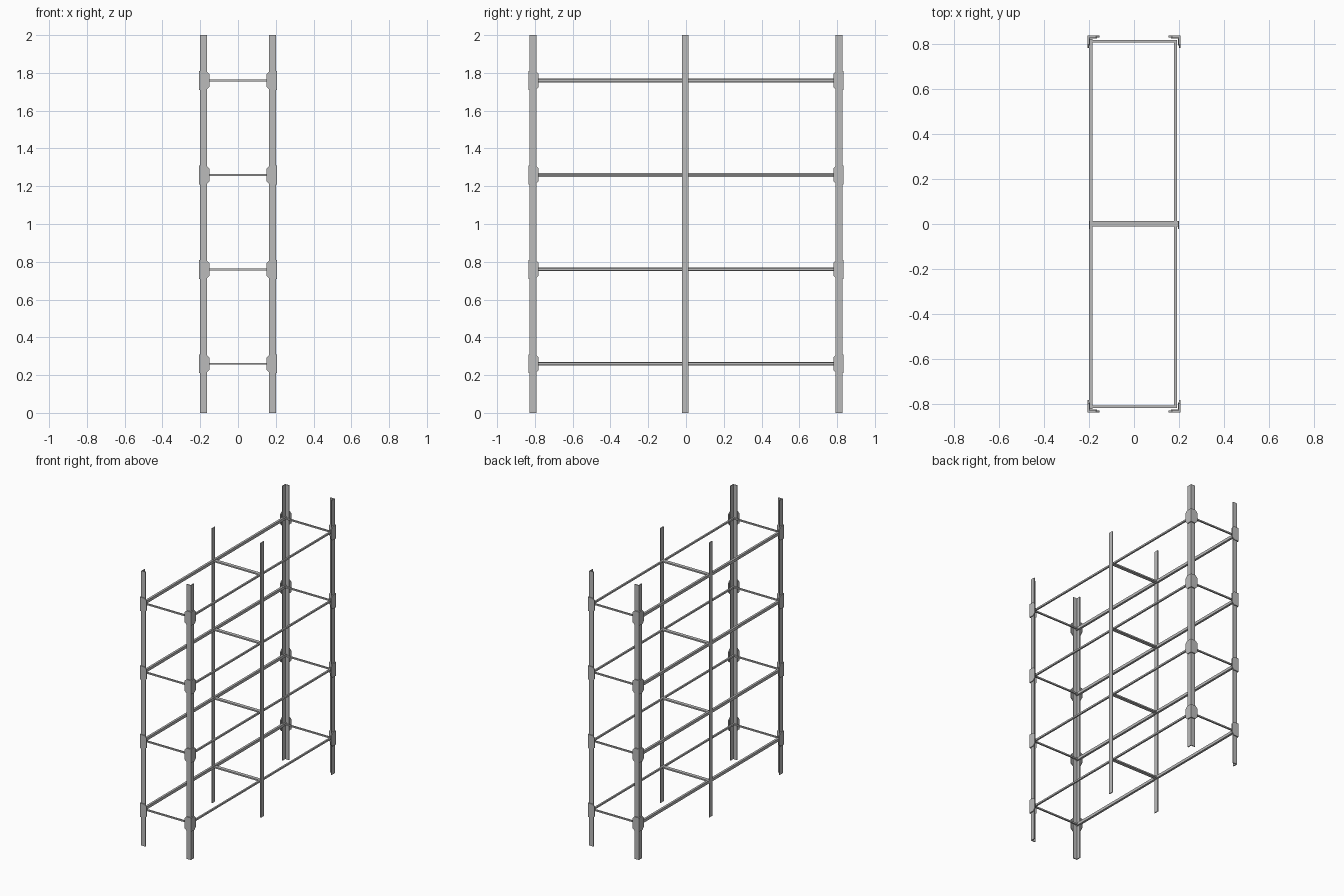
import bpy, bmesh
from mathutils import Vector

cube = bpy.data.objects.get("Cube")
if cube:
    bpy.data.objects.remove(cube, do_unlink=True)

steel = bpy.data.materials.new("grey_steel")
steel.use_nodes = True
GREY = (0.5, 0.5, 0.5, 1)
steel.diffuse_color = GREY
steel.node_tree.nodes["Principled BSDF"].inputs["Base Color"].default_value = GREY

HALF_X, HALF_Y, HEIGHT = 0.2, 0.828, 2.0
LEVELS = [0.26 + 0.5 * i for i in range(4)]
CORNERS = [(sx, sy) for sx in (-1, 1) for sy in (-1, 1)]


def finish(bm, name):
    bmesh.ops.recalc_face_normals(bm, faces=bm.faces)
    mesh = bpy.data.meshes.new(name)
    bm.to_mesh(mesh)
    bm.free()
    mesh.materials.append(steel)
    obj = bpy.data.objects.new(name, mesh)
    bpy.context.collection.objects.link(obj)
    return obj


def prism(name, points, offset):
    """Extrude a flat outline by an offset."""
    bm = bmesh.new()
    face = bm.faces.new([bm.verts.new(p) for p in points])
    grown = bmesh.ops.extrude_face_region(bm, geom=[face], use_keep_orig=True)
    moved = [v for v in grown["geom"] if isinstance(v, bmesh.types.BMVert)]
    bmesh.ops.translate(bm, verts=moved, vec=Vector(offset))
    return finish(bm, name)


def box(name, x0, x1, y0, y1, z0, z1):
    outline = [(x0, y0, z0), (x1, y0, z0), (x1, y1, z0), (x0, y1, z0)]
    return prism(name, outline, (0, 0, z1 - z0))


def side_name(sx, sy):
    return ("front" if sy < 0 else "back") + ("_left" if sx > 0 else "_right")


# Corner posts: L-shaped angle profiles, open toward the inside
LEG, WALL = 0.036, 0.006
angle = [(0, 0), (LEG, 0), (LEG, WALL), (WALL, WALL), (WALL, LEG), (0, LEG)]
for sx, sy in CORNERS:
    outline = [(sx * (HALF_X - a), sy * (HALF_Y - b), 0) for a, b in angle]
    prism(side_name(sx, sy) + "_post", outline, (0, 0, HEIGHT))

# Corner clips: two plates wrapped round the post, inner corners cut off
CLIP_W, CLIP_H, CUT, THICK = 0.055, 0.05, 0.016, 0.007
clip = [(0, -CLIP_H), (CLIP_W - CUT, -CLIP_H), (CLIP_W, -CLIP_H + CUT),
        (CLIP_W, CLIP_H - CUT), (CLIP_W - CUT, CLIP_H), (0, CLIP_H)]
for z in LEVELS:
    for sx, sy in CORNERS:
        x, y = sx * (HALF_X + THICK), sy * (HALF_Y + THICK)
        name = side_name(sx, sy)
        prism(name + "_clip_end", [(x - sx * a, y, z + h) for a, h in clip],
              (0, -sy * THICK, 0))
        prism(name + "_clip_side", [(x, y - sy * a, z + h) for a, h in clip],
              (-sx * THICK, 0, 0))

# Middle uprights: flat strips
for sx, side in ((-1, "right"), (1, "left")):
    x0, x1 = sorted((sx * 0.2, sx * 0.194))
    box(side + "_middle_upright", x0, x1, -0.022, 0.014, 0, HEIGHT)

# Shelf frames: side rails, end rails and a flat middle bar on each level
for z in LEVELS:
    box("right_rail", -0.2, -0.184, -0.82, 0.82, z - 0.01, z + 0.01)
    box("left_rail", 0.178, 0.19, -0.815, 0.815, z - 0.006, z + 0.006)
    for sy, end in ((-1, "front"), (1, "back")):
        y0, y1 = sorted((sy * 0.805, sy * 0.816))
        box(end + "_rail", -0.19, 0.188, y0, y1, z - 0.005, z + 0.005)
    box("middle_bar", -0.195, 0.195, -0.012, 0.014, z - 0.005, z + 0.005)
